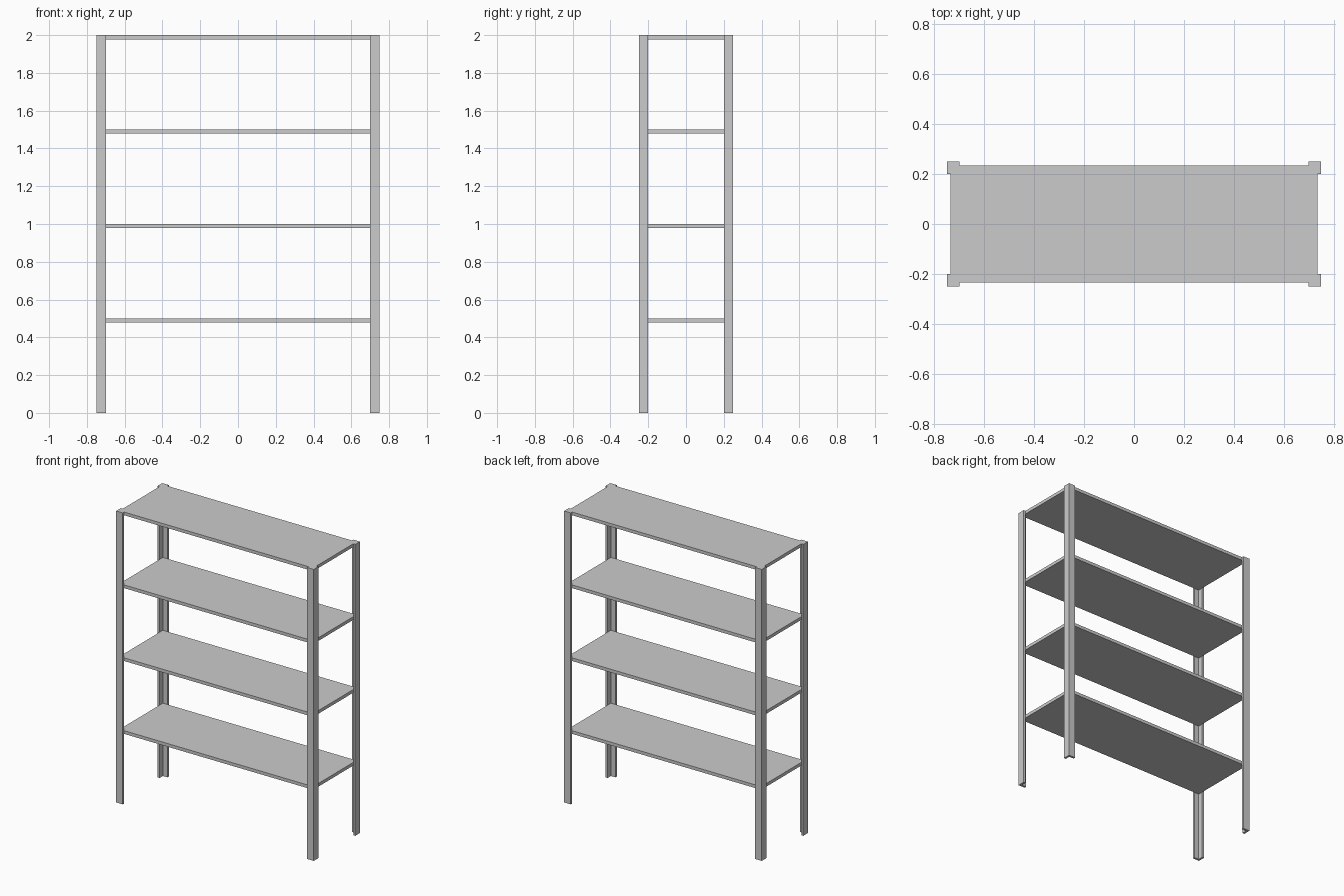
import bpy, bmesh

if "Cube" in bpy.data.objects:
    bpy.data.objects.remove(bpy.data.objects["Cube"])

W, D, H = 0.75, 0.25, 2.0      # half width, half depth, height
LEG, T = 0.05, 0.015           # angle-post flange width and thickness
SHELF_T = 0.022


def extrude_profile(name, points, z0, z1):
    """Closed xy outline raised from z0 to z1."""
    bm = bmesh.new()
    face = bm.faces.new([bm.verts.new((x, y, z0)) for x, y in points])
    geo = bmesh.ops.extrude_face_region(bm, geom=[face])["geom"]
    top = [v for v in geo if isinstance(v, bmesh.types.BMVert)]
    bmesh.ops.translate(bm, verts=top, vec=(0, 0, z1 - z0))
    bmesh.ops.recalc_face_normals(bm, faces=bm.faces)
    mesh = bpy.data.meshes.new(name)
    bm.to_mesh(mesh)
    bm.free()
    obj = bpy.data.objects.new(name, mesh)
    bpy.context.collection.objects.link(obj)
    return obj


# L-section corner posts, outer corner pointing outwards
profile = [(W, D), (W - LEG, D), (W - LEG, D - T),
           (W - T, D - T), (W - T, D - LEG), (W, D - LEG)]
for sx, side in ((-1, "left"), (1, "right")):
    for sy, end in ((-1, "front"), (1, "back")):
        extrude_profile(f"{end}_{side}_post",
                        [(sx * x, sy * y) for x, y in profile], 0, H)

# Shelves seated inside the posts
sx, sy = W - T, D - T
for i in range(1, 5):
    top = i * H / 4
    extrude_profile(f"shelf_{i}", [(-sx, -sy), (sx, -sy), (sx, sy), (-sx, sy)],
                    top - SHELF_T, top)
